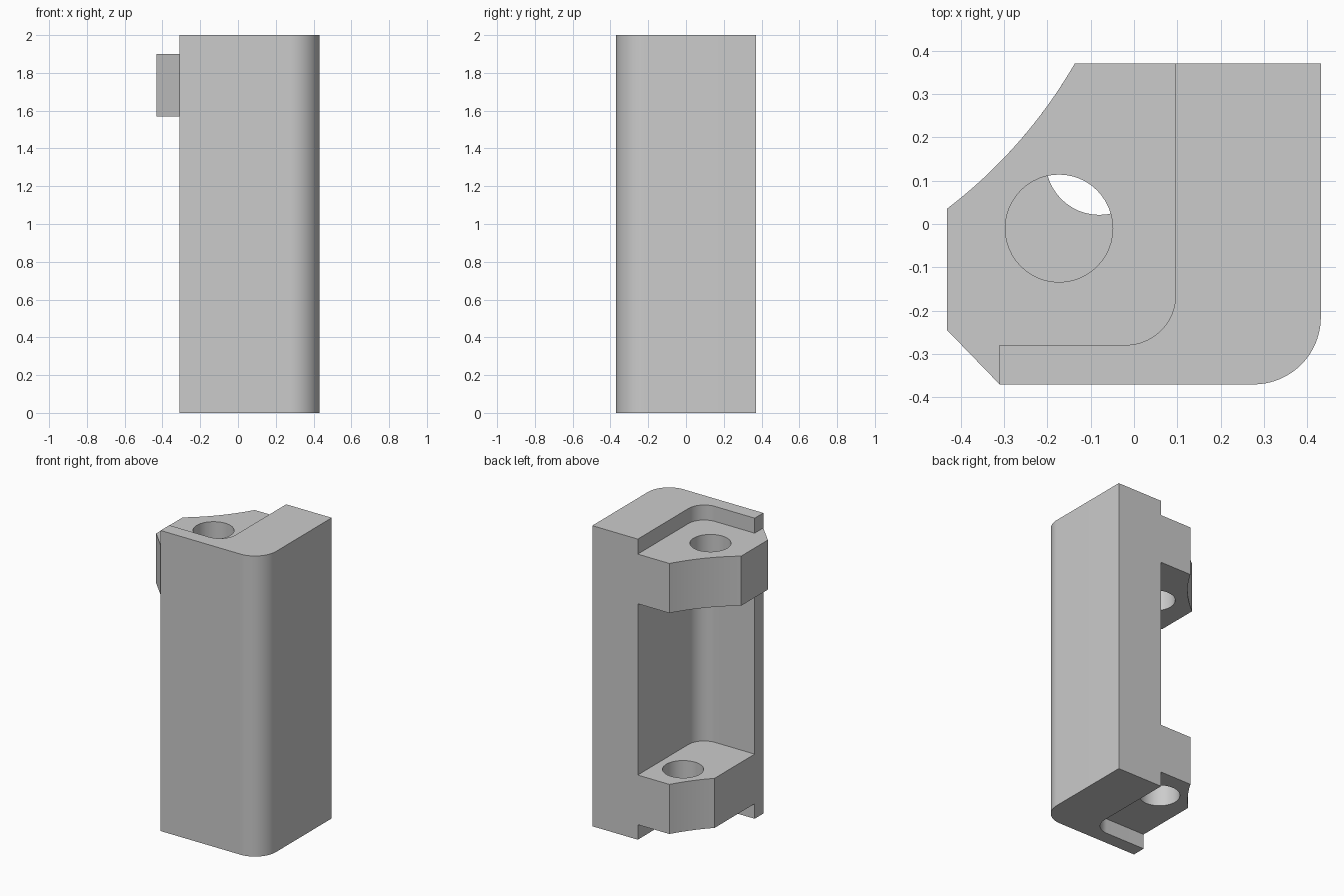
import bpy, bmesh
from math import cos, sin, radians

default = bpy.data.objects.get("Cube")
if default:
    bpy.data.objects.remove(default, do_unlink=True)

# One plain grey finish
grey = bpy.data.materials.new("light grey")
grey.use_nodes = True
colour = (0.6, 0.6, 0.6, 1)
grey.diffuse_color = colour
grey.node_tree.nodes["Principled BSDF"].inputs["Base Color"].default_value = colour

SIDE, BACK, END = 0.431, 0.37, -0.31   # outer side, back/front depth, wall end
INNER_X, INNER_Y = 0.096, -0.279       # inside faces of the angled wall
BURIED_X, BURIED_Y = 0.2, -0.32        # lug roots hidden inside the wall


def arc(cx, cy, r, start, end, steps):
    angles = [radians(start + (end - start) * i / steps) for i in range(steps + 1)]
    return [(cx + r * cos(a), cy + r * sin(a)) for a in angles]


def extrude(name, outline, bottom, top):
    bm = bmesh.new()
    face = bm.faces.new([bm.verts.new((x, y, bottom)) for x, y in outline])
    result = bmesh.ops.extrude_face_region(bm, geom=[face])
    moved = [g for g in result["geom"] if isinstance(g, bmesh.types.BMVert)]
    bmesh.ops.translate(bm, verts=moved, vec=(0, 0, top - bottom))
    bmesh.ops.recalc_face_normals(bm, faces=bm.faces)
    mesh = bpy.data.meshes.new(name)
    bm.to_mesh(mesh)
    bm.free()
    mesh.materials.append(grey)
    obj = bpy.data.objects.new(name, mesh)
    bpy.context.collection.objects.link(obj)
    return obj


def combine(target, tool, operation):
    mod = target.modifiers.new(operation.lower(), "BOOLEAN")
    mod.object, mod.operation, mod.solver = tool, operation, "EXACT"
    graph = bpy.context.evaluated_depsgraph_get()
    mesh = bpy.data.meshes.new_from_object(target.evaluated_get(graph))
    target.modifiers.clear()
    target.data = mesh
    bpy.data.objects.remove(tool, do_unlink=True)


# Angled wall: rounded outside and inside corner
r_out, r_in = 0.155, 0.115
wall = [(END, -BACK)]
wall += arc(SIDE - r_out, -BACK + r_out, r_out, -90, 0, 24)
wall += [(SIDE, BACK), (INNER_X, BACK)]
wall += arc(INNER_X - r_in, INNER_Y + r_in, r_in, 0, -90, 20)
wall += [(END, INNER_Y)]
bracket = extrude("corner_bracket", wall, 0, 2)

# Lugs share the hollow curved edge; the lower one stops flush with the wall end
hollow = (-1.1166, 0.935, 1.131)
root = [(BURIED_X, BURIED_Y), (BURIED_X, BACK)]
upper = root + arc(*hollow, -29.96, -52.7, 16)
upper += [(-SIDE, -0.245), (END, -BACK), (END + 0.05, BURIED_Y)]
lower = root + arc(*hollow, -29.96, -44.5, 12) + [(END, BURIED_Y)]

for name, outline, bottom, hole in (
    ("upper_lug", upper, 1.57, (-0.173, -0.01)),
    ("lower_lug", lower, 0.1, (-0.08, 0.145)),
):
    # snap the curve's first point onto the back plane
    outline[2] = (outline[2][0], BACK)
    lug = extrude(name, outline, bottom, bottom + 0.33)
    cutter = extrude("hole_cutter", arc(*hole, 0.124, 0, 352.5, 47), bottom - 0.1, bottom + 0.43)
    combine(lug, cutter, "DIFFERENCE")
    combine(bracket, lug, "UNION")

# Smooth the curved faces, keep edges crisp
bpy.ops.object.select_all(action="DESELECT")
bracket.select_set(True)
bpy.context.view_layer.objects.active = bracket
bpy.ops.object.shade_smooth_by_angle(angle=radians(20))
